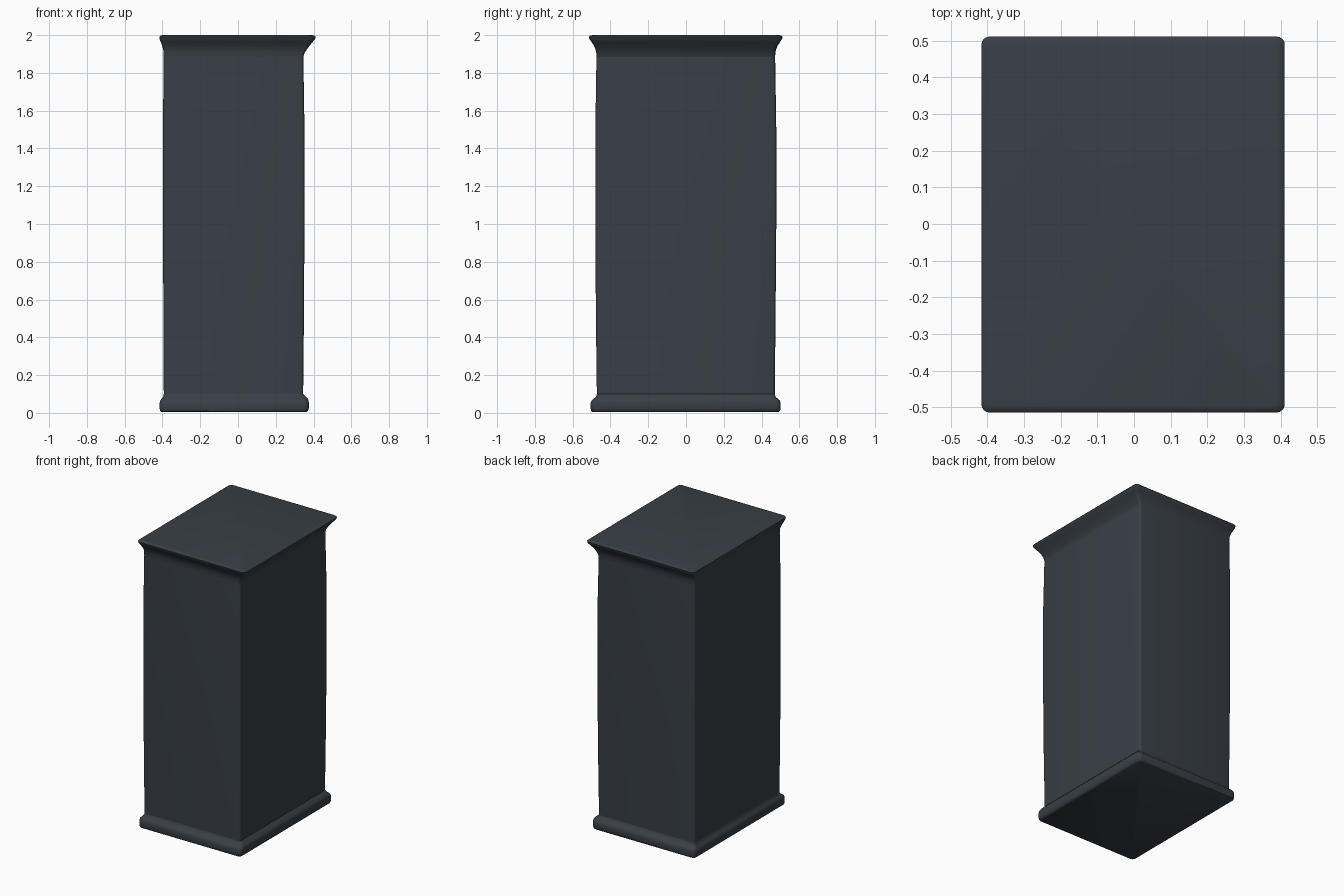
import bpy, bmesh, math

slate = bpy.data.materials.new("dark slate")
slate.diffuse_color = (0.040, 0.050, 0.061, 1)


def ring(bm, z, x0, x1, y0, y1, r, n=5):
    """Rounded-rectangle loop of vertices at height z."""
    out = []
    corners = [(x1 - r, y1 - r), (x0 + r, y1 - r), (x0 + r, y0 + r), (x1 - r, y0 + r)]
    for q, (cx, cy) in enumerate(corners):
        for i in range(n):
            a = math.pi / 2 * (q + i / (n - 1))
            out.append(bm.verts.new((cx + r * math.cos(a), cy + r * math.sin(a), z)))
    return out


def loft(name, sections, cap_bottom=False, cap_top=False):
    bm = bmesh.new()
    rings = [ring(bm, *s) for s in sections]
    for a, b in zip(rings, rings[1:]):
        for i in range(len(a)):
            j = (i + 1) % len(a)
            bm.faces.new((a[i], a[j], b[j], b[i]))
    if cap_bottom:
        bm.faces.new(rings[0][::-1])
    if cap_top:
        bm.faces.new(rings[-1])
    me = bpy.data.meshes.new(name)
    bm.to_mesh(me)
    bm.free()
    me.materials.append(slate)
    ob = bpy.data.objects.new(name, me)
    bpy.context.collection.objects.link(ob)
    bpy.ops.object.select_all(action='DESELECT')
    ob.select_set(True)
    bpy.context.view_layer.objects.active = ob
    bpy.ops.object.shade_smooth_by_angle(angle=math.radians(40))
    return ob


# sections: z, x left, x right, y front, y back, corner radius
foot = (0.10, -0.393, 0.345, -0.472, 0.470, 0.015)
neck = (1.885, -0.394, 0.346, -0.474, 0.472, 0.015)

# plinth: rounded slab that curves in to the body
loft("plinth", [
    (0.004, -0.405, 0.362, -0.494, 0.490, 0.020),
    (0.010, -0.413, 0.370, -0.502, 0.498, 0.025),
    (0.025, -0.415, 0.375, -0.505, 0.501, 0.025),
    (0.052, -0.415, 0.375, -0.505, 0.501, 0.025),
    (0.066, -0.412, 0.374, -0.500, 0.496, 0.025),
    (0.076, -0.403, 0.370, -0.488, 0.485, 0.025),
    (0.086, -0.396, 0.358, -0.476, 0.474, 0.020),
    foot], cap_bottom=True)

# body: tall box with very slightly bowed sides
loft("cabinet_body", [
    foot,
    (0.50, -0.395, 0.349, -0.477, 0.474, 0.015),
    (1.00, -0.397, 0.352, -0.480, 0.478, 0.015),
    (1.50, -0.397, 0.352, -0.480, 0.478, 0.015),
    neck], cap_bottom=False)

# cornice: flared moulding with a thin lip and flat top
loft("cornice", [
    neck,
    (1.905, -0.394, 0.352, -0.475, 0.473, 0.015),
    (1.925, -0.396, 0.365, -0.479, 0.477, 0.018),
    (1.945, -0.402, 0.380, -0.488, 0.486, 0.020),
    (1.965, -0.410, 0.396, -0.501, 0.499, 0.020),
    (1.980, -0.415, 0.408, -0.512, 0.509, 0.022),
    (1.990, -0.416, 0.411, -0.514, 0.511, 0.022),
    (1.997, -0.411, 0.405, -0.508, 0.505, 0.022),
    (2.000, -0.398, 0.392, -0.495, 0.492, 0.020)], cap_top=True)
